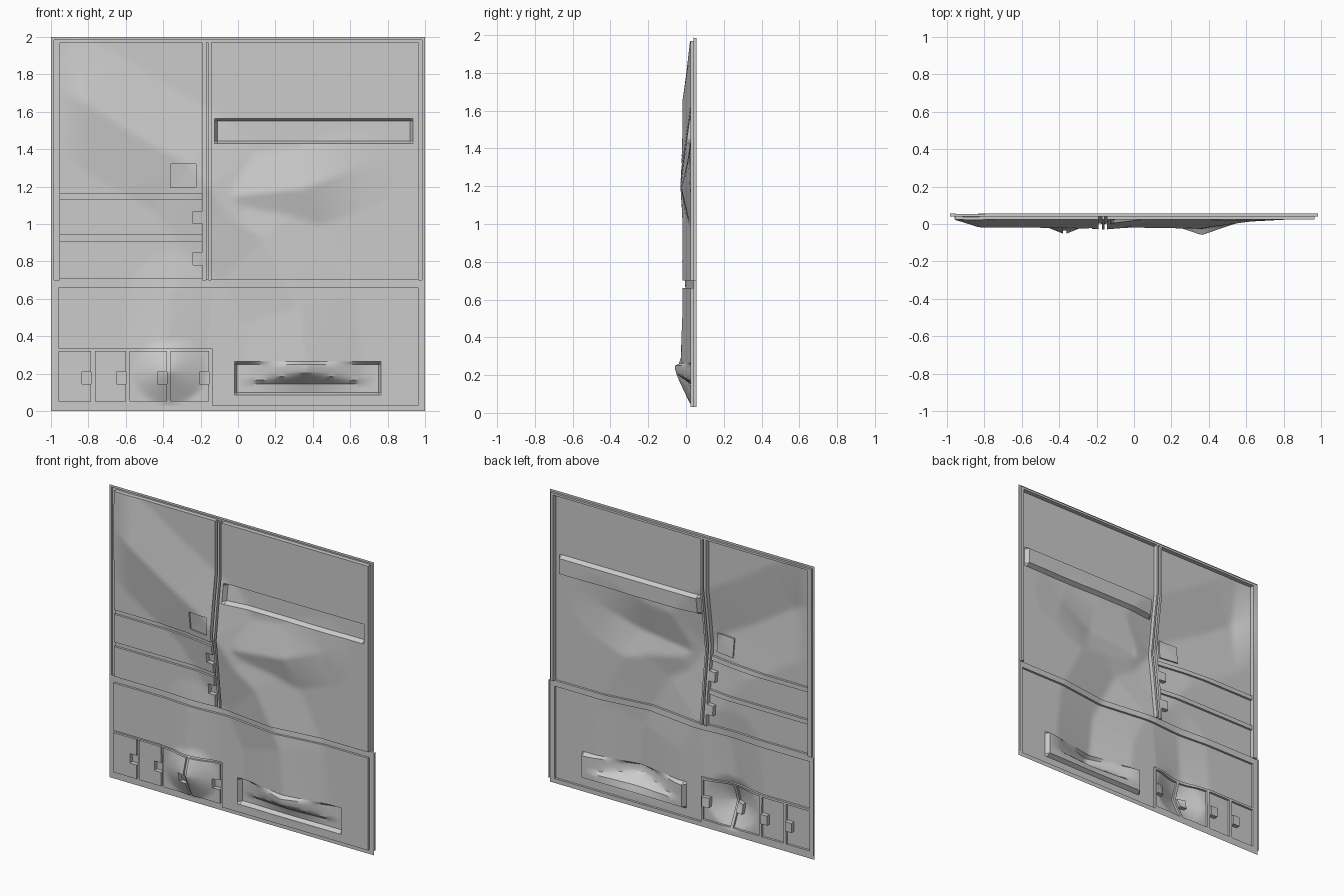
import bpy, bmesh, math

if "Cube" in bpy.data.objects:
    bpy.data.objects.remove(bpy.data.objects["Cube"])

FRONT, MID, BACK = 0.025, 0.04, 0.055   # panel face, frame, groove floor
STEP, BEVEL = 0.02, 0.015

grey = bpy.data.materials.new("painted_steel_grey")
grey.diffuse_color = (0.6, 0.6, 0.6, 1)
grey.use_nodes = True
grey.node_tree.nodes["Principled BSDF"].inputs["Base Color"].default_value = grey.diffuse_color

# Regions painted in order, later over earlier: name, x0, x1, z0, z1, depth
regions = [
    ("lower_frame", -1, 1, 0.03, 0.70, MID),
    ("bottom_lip", -1, 1, 0.0, 0.03, MID),
    ("outer_lip", -1, 1, 0.70, 2.0, MID),
    ("upper_grooves", -0.985, 0.985, 0.70, 1.985, BACK),
    ("drawer_frame", -0.955, -0.19, 0.70, 1.16, MID),
    ("divider_strip", -0.172, -0.158, 0.70, 1.97, FRONT),
    ("upper_right_panel", -0.145, 0.965, 0.70, 1.97, FRONT),
    ("upper_left_panel", -0.955, -0.19, 1.16, 1.97, FRONT),
    ("small_window", -0.36, -0.225, 1.195, 1.32, FRONT + 0.01),
    ("lower_panel", -0.96, 0.965, 0.335, 0.66, FRONT),
    ("lower_right_panel", -0.14, 0.965, 0.03, 0.335, FRONT),
    ("upper_vent", -0.125, 0.935, 1.43, 1.565, FRONT),
    ("lower_vent", -0.02, 0.765, 0.085, 0.265, FRONT),
]
# Drawers and doors, each with a handle notch in its right edge
for i, (z0, z1) in enumerate([(0.705, 0.91), (0.94, 1.13)]):
    zc = 0.815 + 0.22 * i
    regions += [(f"drawer_{i}", -0.955, -0.19, z0, z1, FRONT),
                (f"drawer_notch_{i}", -0.24, -0.19, zc - 0.033, zc + 0.033, BACK)]
for i, (x0, x1) in enumerate([(-0.96, -0.785), (-0.765, -0.6),
                              (-0.58, -0.38), (-0.36, -0.155)]):
    regions += [(f"door_{i}", x0, x1, 0.05, 0.32, FRONT),
                (f"door_notch_{i}", x1 - 0.05, x1, 0.145, 0.21, BACK)]

# Dent ridges: points (x, z, height) and radius of influence
ridges = [
    ([(-0.92, 1.70, 0.04), (-0.80, 1.64, 0.045), (-0.55, 1.48, 0.045),
      (-0.25, 1.31, 0.05), (-0.16, 1.20, 0.055), (-0.02, 1.02, 0.045),
      (0.14, 0.92, 0.045), (0.25, 0.71, 0.045), (0.33, 0.55, 0.045),
      (0.36, 0.20, 0.055)], 0.31),
    ([(0.0, 1.15, 0.045), (0.35, 1.19, 0.05), (0.62, 1.29, 0.012)], 0.22),
    ([(-0.39, 0.32, 0.03), (-0.36, 0.62, 0.018)], 0.22),
]


def clamp(v):
    return max(0.0, min(1.0, v))


def bulge(x, z):
    """How far the sheet is pushed forward at a point."""
    best = 0.0
    for pts, radius in ridges:
        for (ax, az, ah), (bx, bz, bh) in zip(pts, pts[1:]):
            dx, dz = bx - ax, bz - az
            t = clamp(((x - ax) * dx + (z - az) * dz) / (dx * dx + dz * dz))
            d = math.hypot(x - ax - t * dx, z - az - t * dz)
            best = max(best, (ah + t * (bh - ah)) * clamp(1 - d / radius))
    best *= clamp((0.97 - abs(x)) / 0.14) * clamp((z - 0.08) / 0.15)
    # Knocked-out door corner
    dz = (z - 0.21) / (0.17 if z < 0.21 else 0.24)
    door = 0.08 * clamp(1 - math.hypot((x + 0.37) / 0.2, dz))
    return max(best, door)


def depth(region, x, z):
    """Undented depth of a region, with sloped vent sides and a folded slat."""
    name, x0, x1, z0, z1, y = region
    if name.endswith("vent"):
        inset = min(x - x0, x1 - x, z - z0, z1 - z)
        y += 0.03 * clamp(inset / BEVEL)
        if name == "lower_vent":
            ridge = 0.06 * clamp(1 - abs(x - 0.365) / 0.36)
            fold = max(0.0, min(ridge, z - 0.145))
            y -= fold * clamp(inset / BEVEL)
    return round(y, 5)


def grid_lines(lo, hi, breaks):
    """Region edges plus evenly spaced fill lines between them."""
    lines = sorted({round(b, 4) for b in breaks})
    out = []
    for a, b in zip(lines, lines[1:]):
        n = max(1, round((b - a) / STEP))
        out += [a + (b - a) * k / n for k in range(n)]
    return out + [hi]


vents = [r for r in regions if r[0].endswith("vent")]
xs = grid_lines(-1, 1, [v for r in regions for v in r[1:3]] + [0.365]
                + [v for r in vents for v in (r[1] + BEVEL, r[2] - BEVEL)])
zs = grid_lines(0, 2, [v for r in regions for v in r[3:5]] + [0.145, 0.205]
                + [v for r in vents for v in (r[3] + BEVEL, r[4] - BEVEL)])
push = [[bulge(x, z) for z in zs] for x in xs]
nx, nz = len(xs) - 1, len(zs) - 1


def owner_at(i, k):
    if not (0 <= i < nx and 0 <= k < nz):
        return None
    x, z = (xs[i] + xs[i + 1]) / 2, (zs[k] + zs[k + 1]) / 2
    return max(n for n, r in enumerate(regions)
               if r[1] < x < r[2] and r[3] < z < r[4])


owner = {(i, k): owner_at(i, k) for i in range(-1, nx + 1) for k in range(-1, nz + 1)}
meshes = [bmesh.new() for _ in regions]
welds = [{} for _ in regions]


def vert(n, i, k, y):
    key = (i, k, y)
    if key not in welds[n]:
        welds[n][key] = meshes[n].verts.new((xs[i], y - push[i][k], zs[k]))
    return welds[n][key]


def face(n, corners):
    vs = list(dict.fromkeys(vert(n, *c) for c in corners))
    if len(vs) > 2:
        meshes[n].faces.new(vs)


def wall(first, second, a, b, upright):
    """Step between two neighbouring cells that lie at different depths."""
    if first == second:
        return

    def y_of(n, p):
        return BACK if n is None else depth(regions[n], xs[p[0]], zs[p[1]])
    fa, fb, sa, sb = y_of(first, a), y_of(first, b), y_of(second, a), y_of(second, b)
    if abs(fa - sa) + abs(fb - sb) < 1e-4:
        return
    n = second if first is None or (second is not None and sa < fa) else first
    if upright:
        face(n, [(*a, fa), (*a, sa), (*b, sb), (*b, fb)])
    else:
        face(n, [(*a, fa), (*b, fb), (*b, sb), (*a, sa)])


# Faces of every region and the steps between regions
for i in range(nx):
    for k in range(nz):
        n = owner[i, k]
        face(n, [(p, q, depth(regions[n], xs[p], zs[q]))
                 for p, q in ((i, k), (i + 1, k), (i + 1, k + 1), (i, k + 1))])
        if i:
            wall(owner[i - 1, k], n, (i, k), (i, k + 1), True)
        if k:
            wall(owner[i, k - 1], n, (i, k), (i + 1, k), False)

# Side flanges of the lower frame
for k in range(nz):
    if 0.03 <= (zs[k] + zs[k + 1]) / 2 <= 0.70:
        wall(None, owner[0, k], (0, k), (0, k + 1), True)
        wall(owner[nx - 1, k], None, (nx, k), (nx, k + 1), True)

bpy.ops.object.select_all(action='DESELECT')
for (name, *_), bm in zip(regions, meshes):
    mesh = bpy.data.meshes.new(name)
    bm.to_mesh(mesh)
    bm.free()
    mesh.materials.append(grey)
    obj = bpy.data.objects.new(name, mesh)
    bpy.context.collection.objects.link(obj)
    obj.select_set(True)
    bpy.context.view_layer.objects.active = obj
bpy.ops.object.shade_smooth_by_angle(angle=math.radians(30))
